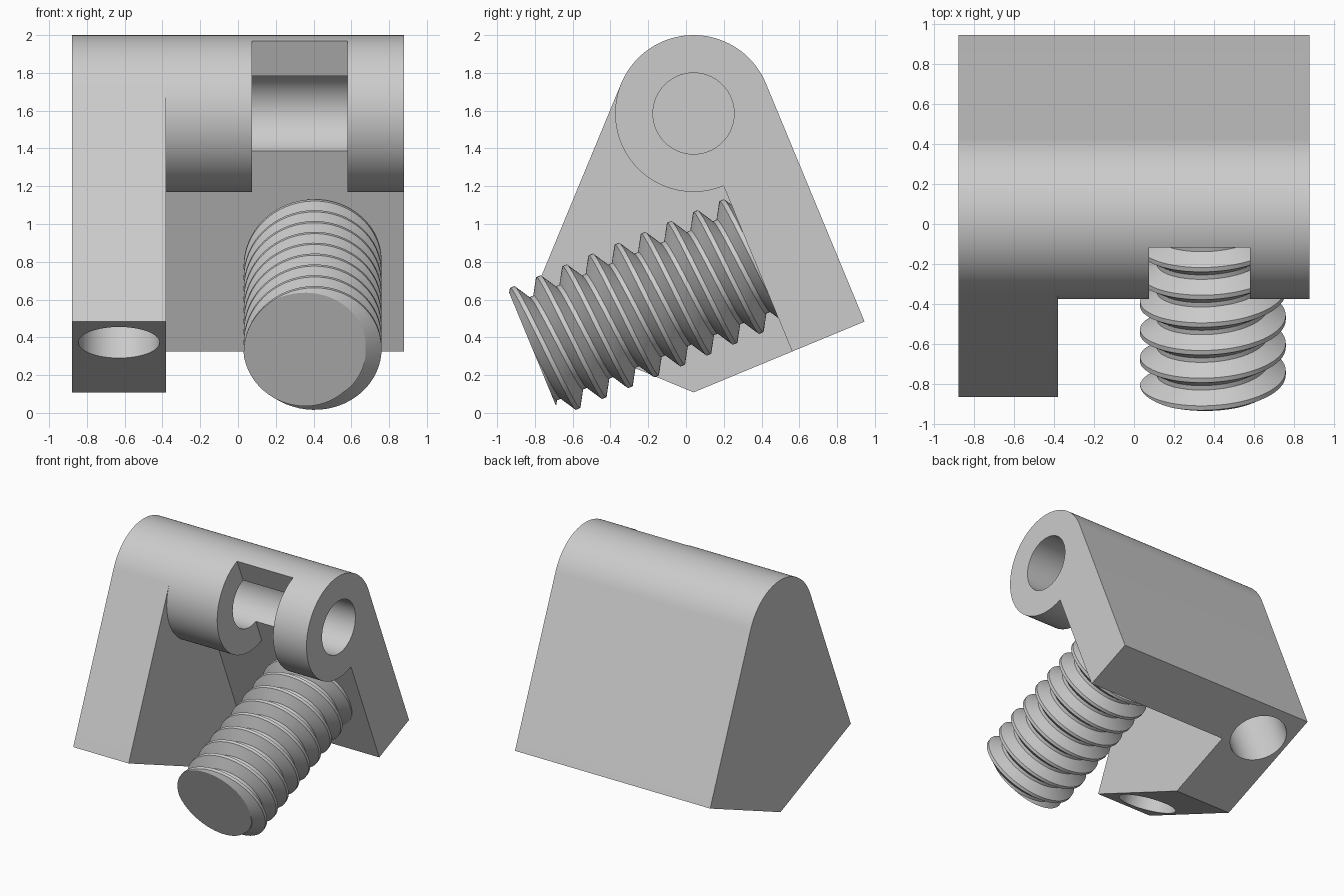
import bpy
import bmesh
from math import sin, cos, pi, radians
from mathutils import Vector, Matrix

cube = bpy.data.objects.get("Cube")
if cube:
    bpy.data.objects.remove(cube, do_unlink=True)

TILT = radians(22.5)
CY, CZ = 0.04, 1.585            # barrel axis
R, BORE = 0.415, 0.215          # barrel and bore radii
LENGTH = 1.364                  # plate length below the barrel axis
HALF = 0.88                     # half width
U = Vector((0, cos(TILT), sin(TILT)))    # across the plate
V = Vector((0, sin(TILT), -cos(TILT)))   # down the plate
CENTRE = Vector((0, CY, CZ))

grey = bpy.data.materials.new("plain_grey")
grey.use_nodes = True
COLOUR = (0.6, 0.6, 0.6, 1)
grey.diffuse_color = COLOUR
grey.node_tree.nodes["Principled BSDF"].inputs["Base Color"].default_value = COLOUR


def at(u, v, x=0):
    """Point in the tilted plate frame."""
    return CENTRE + u * U + v * V + Vector((x, 0, 0))


def mirrored(p):
    return Vector((p.x, 2 * CY - p.y, p.z))


def arc(start, end, steps, radius=R):
    """Points around the barrel axis, angles measured from +y."""
    angles = [start + (end - start) * i / steps for i in range(steps + 1)]
    return [CENTRE + radius * Vector((0, cos(a), sin(a))) for a in angles]


def finish(name, bm):
    bmesh.ops.recalc_face_normals(bm, faces=bm.faces)
    mesh = bpy.data.meshes.new(name)
    bm.to_mesh(mesh)
    bm.free()
    mesh.materials.append(grey)
    obj = bpy.data.objects.new(name, mesh)
    bpy.context.collection.objects.link(obj)
    return obj


def prism(name, points, x0, x1):
    """Extrude a side profile along x."""
    bm = bmesh.new()
    face = bm.faces.new([bm.verts.new((x0, p.y, p.z)) for p in points])
    new = bmesh.ops.extrude_face_region(bm, geom=[face])["geom"]
    verts = [g for g in new if isinstance(g, bmesh.types.BMVert)]
    bmesh.ops.translate(bm, verts=verts, vec=(x1 - x0, 0, 0))
    return finish(name, bm)


def rod(name, start, end, radius):
    bm = bmesh.new()
    axis = end - start
    matrix = Matrix.Translation((start + end) / 2) @ axis.to_track_quat("Z", "Y").to_matrix().to_4x4()
    bmesh.ops.create_cone(bm, cap_ends=True, segments=64, radius1=radius,
                          radius2=radius, depth=axis.length, matrix=matrix)
    return finish(name, bm)


def activate(obj):
    bpy.ops.object.select_all(action="DESELECT")
    obj.select_set(True)
    bpy.context.view_layer.objects.active = obj


def cut(obj, cutter):
    mod = obj.modifiers.new("cut", "BOOLEAN")
    mod.operation, mod.solver, mod.object = "DIFFERENCE", "EXACT", cutter
    activate(obj)
    bpy.ops.object.modifier_apply(modifier=mod.name)
    bpy.data.objects.remove(cutter, do_unlink=True)


# Bracket: rounded wedge profile
rear = at(R, LENGTH)
apex = at(R - (rear.y - CY) / cos(TILT), LENGTH)
bracket = prism("hinge_bracket", arc(TILT, pi - TILT, 40) + [mirrored(rear), apex, rear],
                -HALF, HALF)

# Open space in front of the plate and below the barrel
under = arc(pi - TILT, 1.5 * pi + TILT, 48)
outside = [at(0, 2), at(-2, 2), at(-2, 0.4), mirrored(at(R + 0.6, 0))]
cut(bracket, prism("space_cutter", under + outside, -0.38, 1))

# Slot through the front half of the barrel, then the blind bore
slot = [at(0, -0.6), at(0, 0.6), at(-0.7, 0.6), at(-0.7, -0.6)]
cut(bracket, prism("slot_cutter", slot, 0.075, 0.58))
cut(bracket, rod("bore_cutter", at(0, 0, -0.38), at(0, 0, 1), BORE))

# Two sockets in the underside of the arm
ends = [at(R - 0.29, v, -0.63) for v in (LENGTH - 1.1, LENGTH + 0.2)]
for side in (ends, [mirrored(p) for p in ends]):
    cut(bracket, rod("socket_cutter", side[0], side[1], BORE))


# Threaded rod: helical rows, each turn joined to the next
def threaded_rod():
    pitch, crest, root, flat, seg = 0.15, 0.365, 0.28, 0.012, 64
    u0, u1, v, x = -1.265, 0.02, 0.846, 0.395
    profile = [(-flat, crest), (flat, crest),
               (pitch / 2 - flat, root), (pitch / 2 + flat, root)]
    bm = bmesh.new()
    rows = []
    for turn in range(-11, 4):
        for offset, radius in profile:
            row = []
            for j in range(seg):
                a = 2 * pi * j / seg
                u = -0.0385 + offset + pitch * (turn + j / seg)
                row.append(bm.verts.new(at(u, v - radius * cos(a), x + radius * sin(a))))
            rows.append(row)
    n = len(profile)
    for i in range(len(rows) - n - 1):
        low = rows[i] + [rows[i + n][0]]
        high = rows[i + 1] + [rows[i + 1 + n][0]]
        for j in range(seg):
            bm.faces.new((low[j], low[j + 1], high[j + 1], high[j]))
    for u, normal in ((u0, -U), (u1, U)):
        bmesh.ops.bisect_plane(bm, geom=bm.verts[:] + bm.edges[:] + bm.faces[:],
                               plane_co=at(u, 0), plane_no=normal, clear_outer=True)
    loose = [w for w in bm.verts if not w.link_faces]
    bmesh.ops.delete(bm, geom=loose, context="VERTS")
    bmesh.ops.holes_fill(bm, edges=[e for e in bm.edges if e.is_boundary], sides=0)
    return finish("threaded_rod", bm)


for part in (bracket, threaded_rod()):
    activate(part)
    bpy.ops.object.shade_smooth_by_angle(angle=radians(25))
